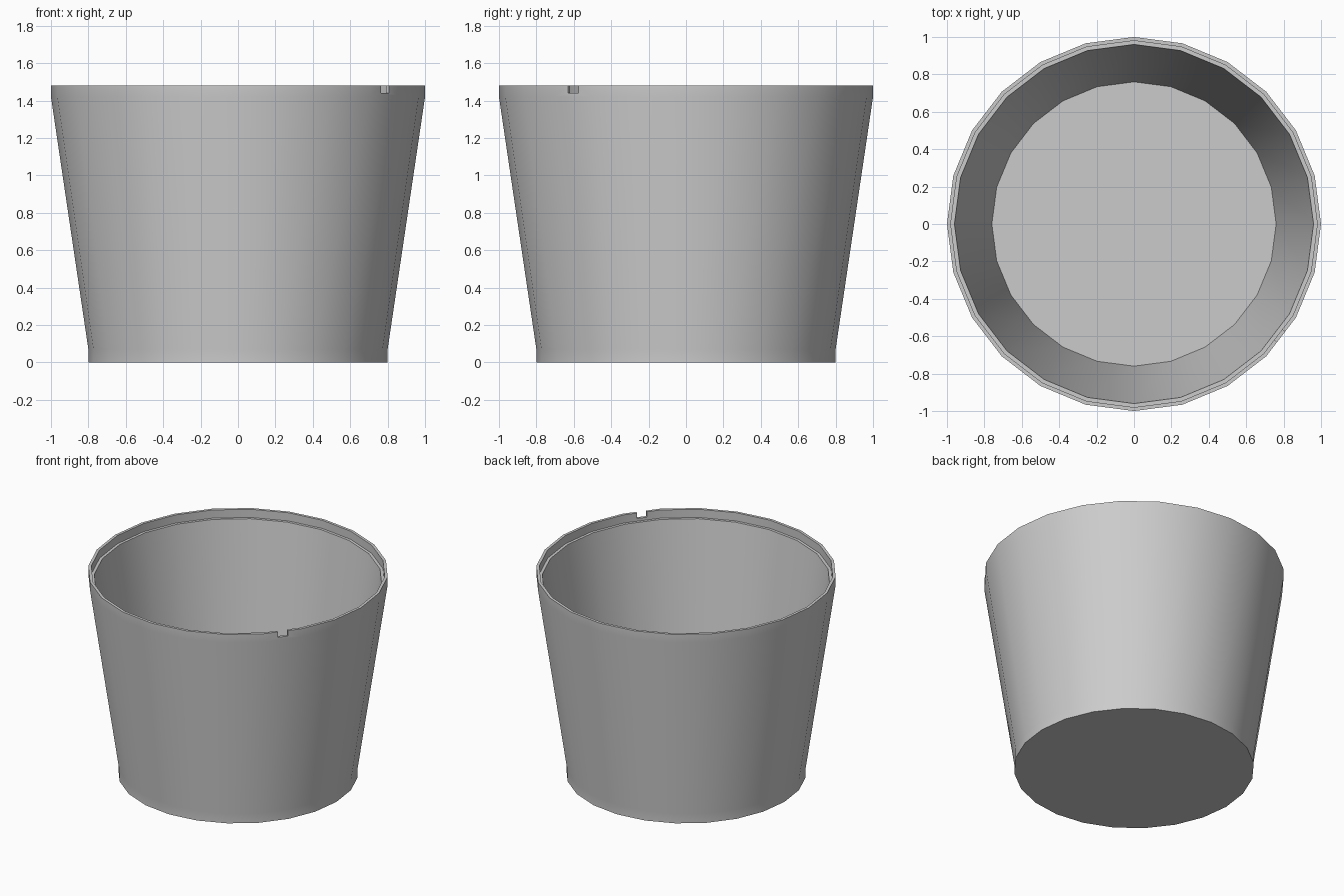
import bpy, bmesh, math
from mathutils import Matrix

cube = bpy.data.objects.get("Cube")
if cube:
    bpy.data.objects.remove(cube, do_unlink=True)

SIDES = 24

grey = bpy.data.materials.new("light_grey")
grey.use_nodes = True
colour = (0.6, 0.6, 0.6, 1)
grey.diffuse_color = colour
grey.node_tree.nodes["Principled BSDF"].inputs["Base Color"].default_value = colour


def make_object(name, bm):
    mesh = bpy.data.meshes.new(name)
    bm.to_mesh(mesh)
    bm.free()
    mesh.materials.append(grey)
    obj = bpy.data.objects.new(name, mesh)
    bpy.context.collection.objects.link(obj)
    return obj


def lathe(name, profile):
    """Turn a (radius, height) profile into a solid closed at both ends."""
    bm = bmesh.new()
    rings = []
    for r, z in profile:
        angles = [math.tau * i / SIDES for i in range(SIDES)]
        rings.append([bm.verts.new((r * math.cos(a), r * math.sin(a), z)) for a in angles])
    for low, high in zip(rings, rings[1:]):
        for i in range(SIDES):
            j = (i + 1) % SIDES
            bm.faces.new((low[i], low[j], high[j], high[i]))
    bm.faces.new(reversed(rings[0]))
    bm.faces.new(rings[-1])
    bmesh.ops.recalc_face_normals(bm, faces=bm.faces)
    return make_object(name, bm)


# Tapered bucket: base band, wall, rim band, inner ledge, inner wall, floor
bucket = lathe("bucket", [
    (0.80, 0.0), (0.80, 0.07), (1.0, 1.42), (1.0, 1.48),
    (0.98, 1.48), (0.98, 1.42), (0.96, 1.42), (0.76, 0.07),
])

# Small notch through the raised lip, in the middle of one facet
bm = bmesh.new()
place = (Matrix.Rotation(math.radians(-37.5), 4, 'Z')
         @ Matrix.Translation((0.98, 0, 1.49))
         @ Matrix.Diagonal((0.1, 0.07, 0.1, 1)))
bmesh.ops.create_cube(bm, size=1, matrix=place)
cutter = make_object("notch_cutter", bm)
cutter.hide_render = True

cut = bucket.modifiers.new("notch", 'BOOLEAN')
cut.operation = 'DIFFERENCE'
cut.solver = 'EXACT'
cut.object = cutter

bpy.ops.object.select_all(action='DESELECT')
bucket.select_set(True)
bpy.context.view_layer.objects.active = bucket
bpy.ops.object.modifier_apply(modifier="notch")
bpy.data.objects.remove(cutter, do_unlink=True)
bpy.ops.object.shade_smooth_by_angle(angle=math.radians(30))
